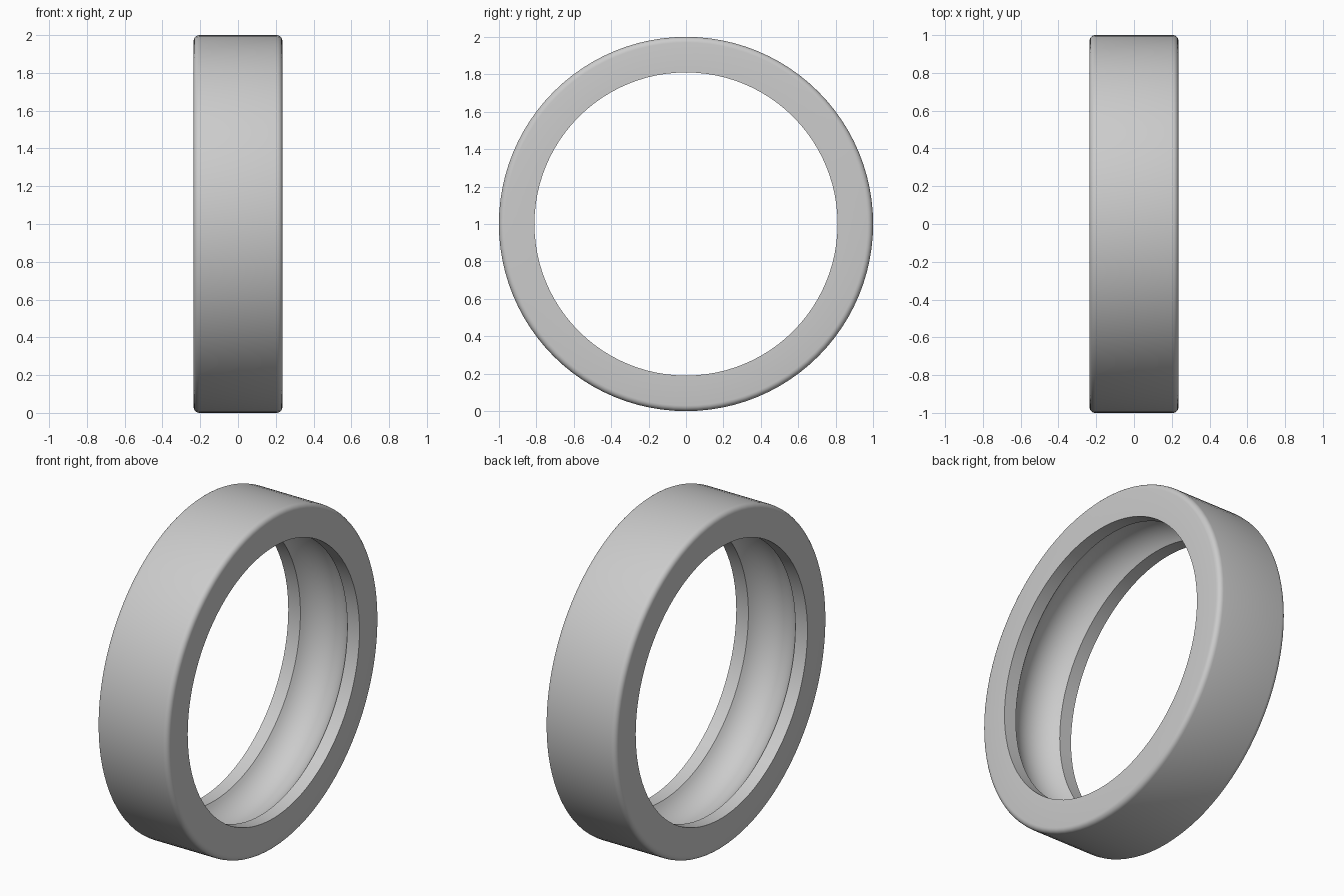
import bpy
import bmesh
from math import sin, cos, pi, atan2, radians
from mathutils import Matrix, Vector

cube = bpy.data.objects.get("Cube")
if cube:
    bpy.data.objects.remove(cube, do_unlink=True)

OUTER, BORE, HALF_WIDTH = 1.0, 0.81, 0.235
ROUND = 0.03
GROOVE_HALF, GROOVE_DEPTH = 0.155, 0.085
SEGMENTS = 96

# Plain steel
steel = bpy.data.materials.new("steel grey")
steel.use_nodes = True
grey = (0.6, 0.6, 0.6, 1.0)
steel.diffuse_color = grey
steel.node_tree.nodes["Principled BSDF"].inputs["Base Color"].default_value = grey


def arc(cx, cr, radius, start, end, steps):
    """Points (x, radius from axis) along a circular arc."""
    angles = [start + (end - start) * i / steps for i in range(steps + 1)]
    return [(cx + radius * cos(a), cr + radius * sin(a)) for a in angles]


# Cross-section: rounded outer corners, sharp bore, ball groove inside
corner_x, corner_r = HALF_WIDTH - ROUND, OUTER - ROUND
groove_radius = (GROOVE_HALF ** 2 + GROOVE_DEPTH ** 2) / (2 * GROOVE_DEPTH)
groove_centre = BORE + GROOVE_DEPTH - groove_radius
rim = atan2(BORE - groove_centre, GROOVE_HALF)

profile = [(HALF_WIDTH, BORE)]
profile += arc(corner_x, corner_r, ROUND, 0, pi / 2, 5)
profile += arc(-corner_x, corner_r, ROUND, pi / 2, pi, 5)
profile += [(-HALF_WIDTH, BORE)]
profile += arc(0, groove_centre, groove_radius, pi - rim, rim, 20)

# Sweep the section around the x axis
bm = bmesh.new()
rings = []
for i in range(SEGMENTS):
    turn = Matrix.Rotation(2 * pi * i / SEGMENTS, 3, "X")
    rings.append([bm.verts.new(turn @ Vector((x, 0, r)) + Vector((0, 0, OUTER)))
                  for x, r in profile])
for i, ring in enumerate(rings):
    following = rings[(i + 1) % SEGMENTS]
    for j in range(len(profile)):
        k = (j + 1) % len(profile)
        bm.faces.new((ring[j], ring[k], following[k], following[j]))
bmesh.ops.recalc_face_normals(bm, faces=bm.faces)

mesh = bpy.data.meshes.new("bearing_outer_ring")
bm.to_mesh(mesh)
bm.free()
mesh.materials.append(steel)
ring_object = bpy.data.objects.new("bearing_outer_ring", mesh)
bpy.context.collection.objects.link(ring_object)

bpy.ops.object.select_all(action="DESELECT")
ring_object.select_set(True)
bpy.context.view_layer.objects.active = ring_object
bpy.ops.object.shade_smooth_by_angle(angle=radians(30))
